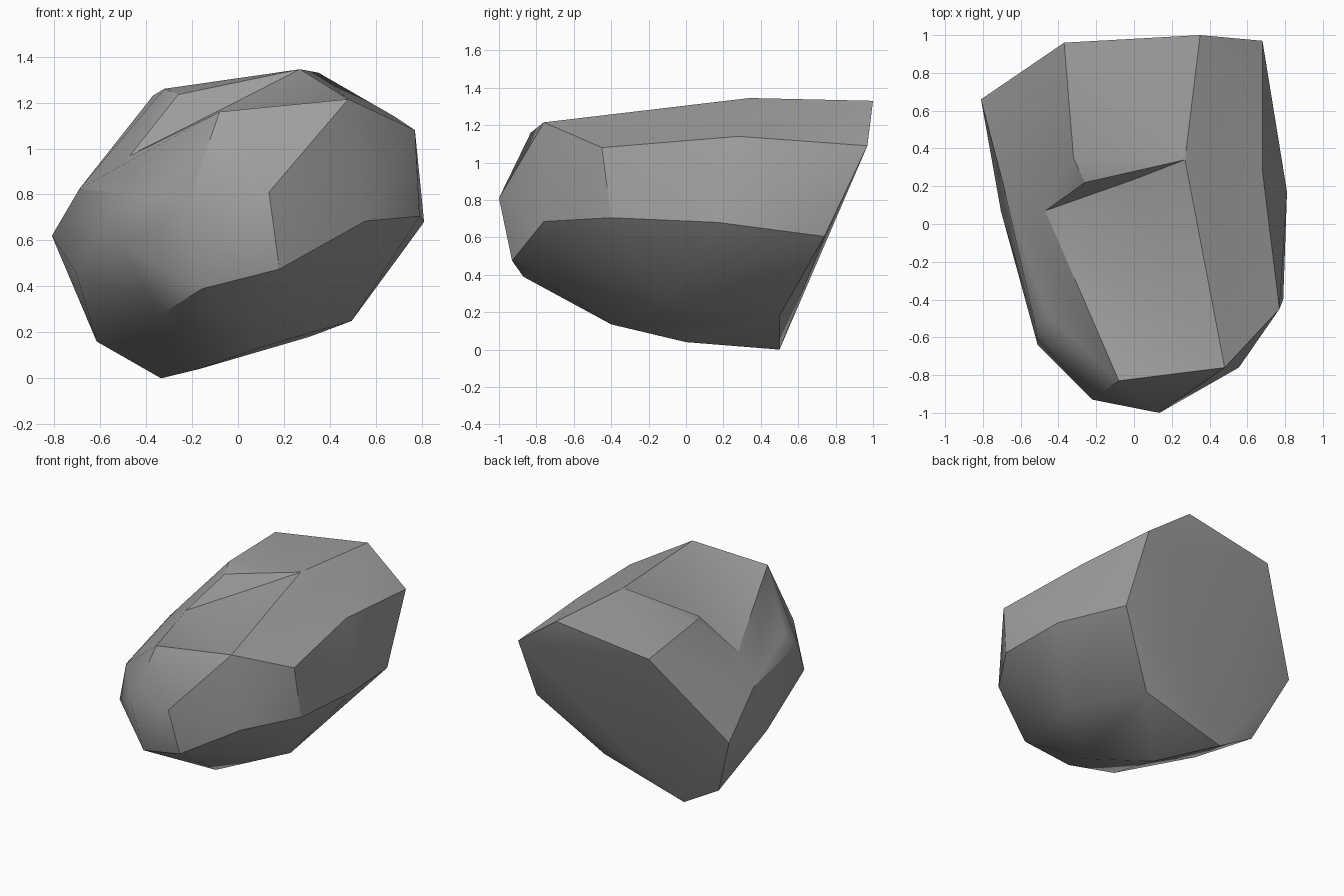
import bpy
import bmesh
import math

cube = bpy.data.objects.get("Cube")
if cube:
    bpy.data.objects.remove(cube, do_unlink=True)

# Corner points of the boulder
corners = {
    # back shoulder
    "A": (-.81, .66, .62), "B": (-.37, .96, 1.23), "C": (-.32, .35, 1.26), "D": (-.26, .22, 1.235),
    "E": (.35, 1, 1.33), "F": (.68, .97, 1.09), "V": (.69, .74, .605),
    # top ledge
    "G": (.27, .34, 1.345), "H": (-.47, .07, .97), "I": (-.08, -.83, 1.16), "J": (.48, -.76, 1.215),
    "K": (.77, -.45, 1.08), "L": (.68, .28, 1.14), "W": (-.69, .2, .825),
    # girth
    "M": (.81, .17, .68), "N": (.79, -.4, .705), "O": (.555, -.76, .685), "P": (.135, -1, .81),
    "Q": (-.22, -.93, .755), "R": (.18, -.93, .475), "S": (-.155, -.87, .39), "T": (-.51, -.64, .58),
    "U": (-.52, -.55, .805), "u": (-.46, -.48, .895), "X": (-.705, .07, .46),
    # underside
    "Y": (-.615, .5, .16), "Z": (-.335, .5, 0), "a": (-.17, 0, .04), "b": (.1, -.4, .135),
    "c": (.495, -.1, .25), "d": (.31, .5, .18), "e": (-.475, .08, .15), "f": (-.335, -.61, .28),
}


def chunk(name, keys):
    """Convex block spanned by the named corners."""
    bm = bmesh.new()
    for k in keys:
        bm.verts.new(corners[k])
    result = bmesh.ops.convex_hull(bm, input=bm.verts[:])
    spare = {g for g in result["geom_interior"] + result["geom_unused"]
             if isinstance(g, bmesh.types.BMVert)}
    bmesh.ops.delete(bm, geom=list(spare), context="VERTS")
    bmesh.ops.recalc_face_normals(bm, faces=bm.faces[:])
    mesh = bpy.data.meshes.new(name)
    bm.to_mesh(mesh)
    bm.free()
    ob = bpy.data.objects.new(name, mesh)
    bpy.context.collection.objects.link(ob)
    return ob


# Three convex blocks meet along the creases of the top ledge
rock = chunk("boulder", "AHIJKMNOPQRSTUuVWXYZabcdef")
parts = [chunk("side_block", "GHJKLMNOPRVWXYZabcde"),
         chunk("back_block", "ABCDEFGHLMVWXYZacde")]

bpy.ops.object.select_all(action="DESELECT")
bpy.context.view_layer.objects.active = rock
rock.select_set(True)
for part in parts:
    part.hide_render = True
    mod = rock.modifiers.new("join", "BOOLEAN")
    mod.operation, mod.solver, mod.object = "UNION", "EXACT", part
    bpy.ops.object.modifier_apply(modifier=mod.name)
for part in parts:
    bpy.data.objects.remove(part, do_unlink=True)

# Clean the seams
bm = bmesh.new()
bm.from_mesh(rock.data)
bmesh.ops.remove_doubles(bm, verts=bm.verts[:], dist=.004)
bmesh.ops.dissolve_limit(bm, angle_limit=math.radians(1.5), verts=bm.verts[:], edges=bm.edges[:])
bm.to_mesh(rock.data)
bm.free()

# Stone colour and shading
stone = bpy.data.materials.new("grey_stone")
stone.use_nodes = True
colour = (.35, .35, .35, 1)
stone.diffuse_color = colour
stone.node_tree.nodes["Principled BSDF"].inputs["Base Color"].default_value = colour
rock.data.materials.clear()
rock.data.materials.append(stone)
bpy.ops.object.shade_smooth_by_angle(angle=math.radians(30))
